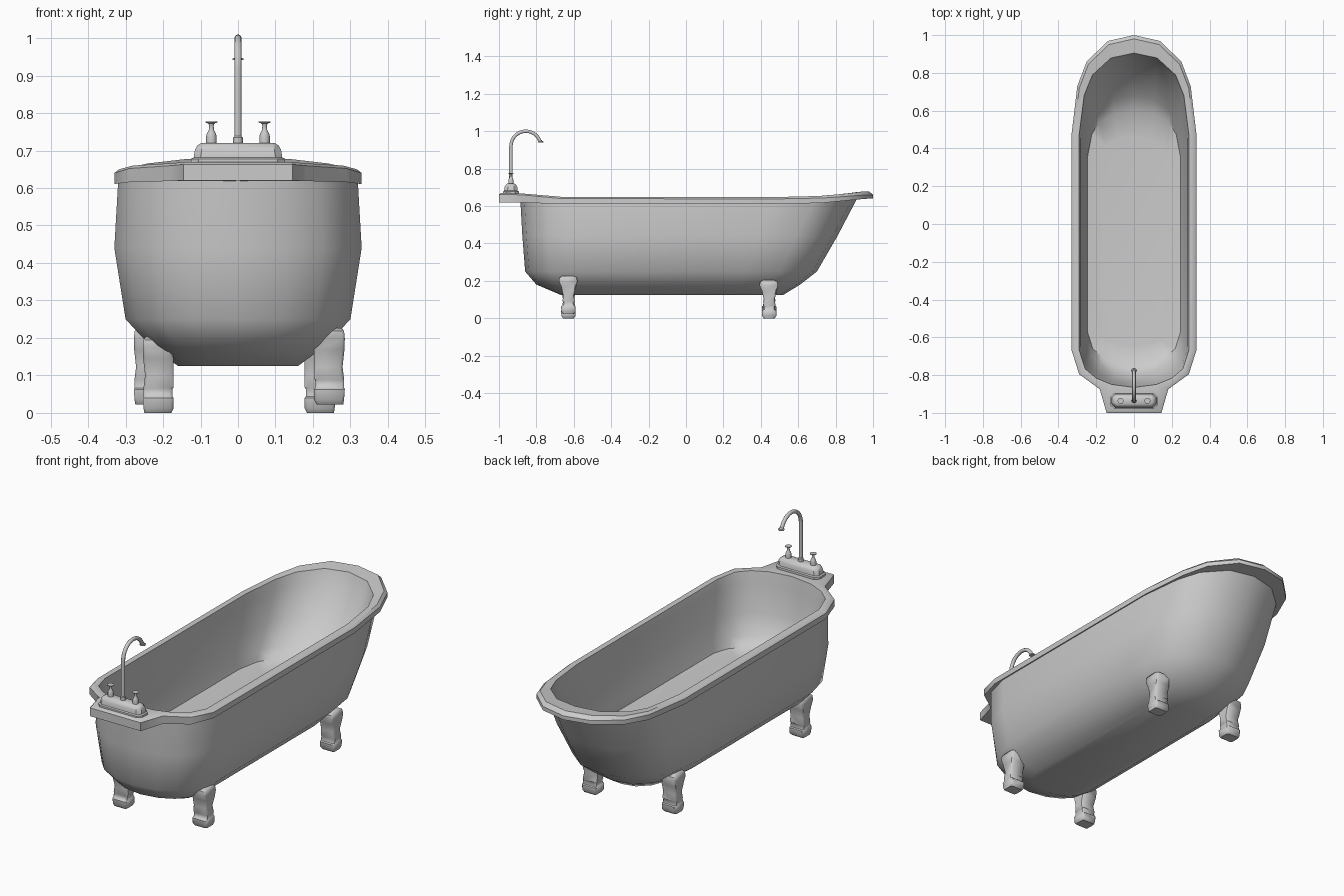
import bpy, bmesh, math

if "Cube" in bpy.data.objects:
    bpy.data.objects.remove(bpy.data.objects["Cube"])


def finish(obj, angle=35):
    bpy.ops.object.select_all(action='DESELECT')
    obj.select_set(True)
    bpy.context.view_layer.objects.active = obj
    bpy.ops.object.shade_smooth_by_angle(angle=math.radians(angle))
    return obj


def loft(name, rings, angle=35):
    """Skin a stack of equal-length rings and cap both ends."""
    bm = bmesh.new()
    loops = [[bm.verts.new(p) for p in ring] for ring in rings]
    n = len(loops[0])
    for a, b in zip(loops, loops[1:]):
        for i in range(n):
            j = (i + 1) % n
            bm.faces.new((a[i], a[j], b[j], b[i]))
    bm.faces.new(loops[0])
    bm.faces.new(loops[-1])
    bmesh.ops.recalc_face_normals(bm, faces=bm.faces)
    mesh = bpy.data.meshes.new(name)
    bm.to_mesh(mesh)
    bm.free()
    obj = bpy.data.objects.new(name, mesh)
    bpy.context.collection.objects.link(obj)
    return finish(obj, angle)


def clamp(v):
    return max(0.0, min(1.0, v))


# Normalised half outlines: (share of half width, share of end depth)
BACK = [(0, 0), (.42, .06), (.76, .27), (.91, .52), (1, 1)]
ROUND = [(1, 1), (.89, .5), (.69, .25), (.41, .08), (0, 0)]
DECK = [(1, 1), (.88, .62), (.55, .38), (.44, 0), (0, 0)]


def tub_ring(z, w, yf, yb, df, db, front=ROUND, lift=(0, 0)):
    half = [(w * x, yb - db * t) for x, t in BACK]
    half += [(w * x, yf + df * t) for x, t in front]
    full = half + [(-x, y) for x, y in half[-2:0:-1]]
    return [(x, y, z + lift[0] * clamp((-y - .65) / .26)
             + lift[1] * clamp((y - .54) / .4) ** 2) for x, y in full]


def chamfer_rect(x0, x1, y0, y1, z, c):
    return [(x0 + c, y0, z), (x1 - c, y0, z), (x1, y0 + c, z), (x1, y1 - c, z),
            (x1 - c, y1, z), (x0 + c, y1, z), (x0, y1 - c, z), (x0, y0 + c, z)]


def circle(x, y, z, r, n=14):
    return [(x + r * math.cos(2 * math.pi * i / n),
             y + r * math.sin(2 * math.pi * i / n), z) for i in range(n)]


# Tub: outer shell, rolled rim with tap deck, inner shell, flat floor
loft("tub", [
    tub_ring(.125, .16, -.67, .52, .12, .25),
    tub_ring(.18, .235, -.80, .61, .20, .32),
    tub_ring(.25, .30, -.86, .70, .26, .38),
    tub_ring(.44, .33, -.875, .81, .27, .42),
    tub_ring(.614, .32, -.885, .915, .27, .45, lift=(.006, .03)),
    tub_ring(.61, .33, -1.0, 1.0, .33, .52, DECK, (.01, .03)),
    tub_ring(.638, .33, -1.0, 1.0, .33, .52, DECK, (.025, .022)),
    tub_ring(.648, .318, -.988, .98, .318, .50, DECK, (.022, .03)),
    tub_ring(.647, .29, -.865, .905, .195, .43, lift=(.023, .032)),
    tub_ring(.60, .284, -.857, .885, .2, .42, lift=(.01, .02)),
    tub_ring(.46, .274, -.84, .79, .22, .39),
    tub_ring(.36, .255, -.80, .68, .22, .34),
    tub_ring(.315, .245, -.745, .60, .17, .24),
    tub_ring(.308, .20, -.64, .46, .10, .18),
], 42)

# Legs: sections as (height, inner x, outer x, front y, back y)
LEG = [(0, .006, .078, -.028, .03), (.012, 0, .08, -.036, .04),
       (.04, 0, .082, -.038, .04), (.044, .003, .08, -.032, .035),
       (.064, .003, .08, -.028, .033), (.068, 0, .08, -.03, .036),
       (.10, 0, .076, -.027, .03), (.145, 0, .081, -.037, .043),
       (.175, .006, .082, -.05, .05), (.195, .03, .08, -.047, .046),
       (.204, .045, .074, -.03, .03)]
for name, side, x, y, z in [("front_left_leg", -1, .172, -.63, 0),
                            ("front_right_leg", 1, .203, -.63, .023),
                            ("back_left_leg", -1, .196, .443, .023),
                            ("back_right_leg", 1, .178, .443, 0)]:
    loft(name, [[(side * (x + px), y + py, pz) for px, py, pz in
                 chamfer_rect(a, b, f, k, z + h, .007)]
                for h, a, b, f, k in LEG], 45)

# Raised tap base
loft("tap_base", [chamfer_rect(-w, w, -.936 - d, -.936 + d, z, c) for w, d, z, c in [
    (.125, .042, .665, .02), (.125, .042, .678, .02), (.118, .036, .682, .018),
    (.115, .034, .702, .018), (.108, .027, .714, .015), (.098, .019, .72, .01)]])

# Two tap handles
for name, x in [("left_tap", -.071), ("right_tap", .071)]:
    loft(name, [circle(x, -.936, z, r) for z, r in [
        (.715, .014), (.738, .014), (.745, .012), (.755, .007), (.766, .006),
        (.772, .008), (.775, .016), (.778, .016)]])

# Spout collar and flared nozzle
loft("spout_collar", [circle(0, -.936, z, r) for z, r in
                      [(.715, .013), (.735, .013), (.739, .009)]])
loft("spout_nozzle", [circle(0, y, z, r) for y, z, r in
                      [(-.780, .953, .009), (-.777, .947, .010), (-.776, .945, .015),
                       (-.776, .941, .015)]])

# Gooseneck spout
curve = bpy.data.curves.new("spout", 'CURVE')
curve.dimensions = '3D'
curve.bevel_depth = .0095
curve.bevel_resolution = 3
curve.use_fill_caps = True
path = [(0, -.936, .72)]
for i in range(15):
    a = math.radians(180 - 160 * i / 14)
    path.append((0, -.856 + .08 * math.cos(a), .92 + .08 * math.sin(a)))
spline = curve.splines.new('POLY')
spline.points.add(len(path) - 1)
for point, co in zip(spline.points, path):
    point.co = (*co, 1)
spout = bpy.data.objects.new("spout", curve)
bpy.context.collection.objects.link(spout)
